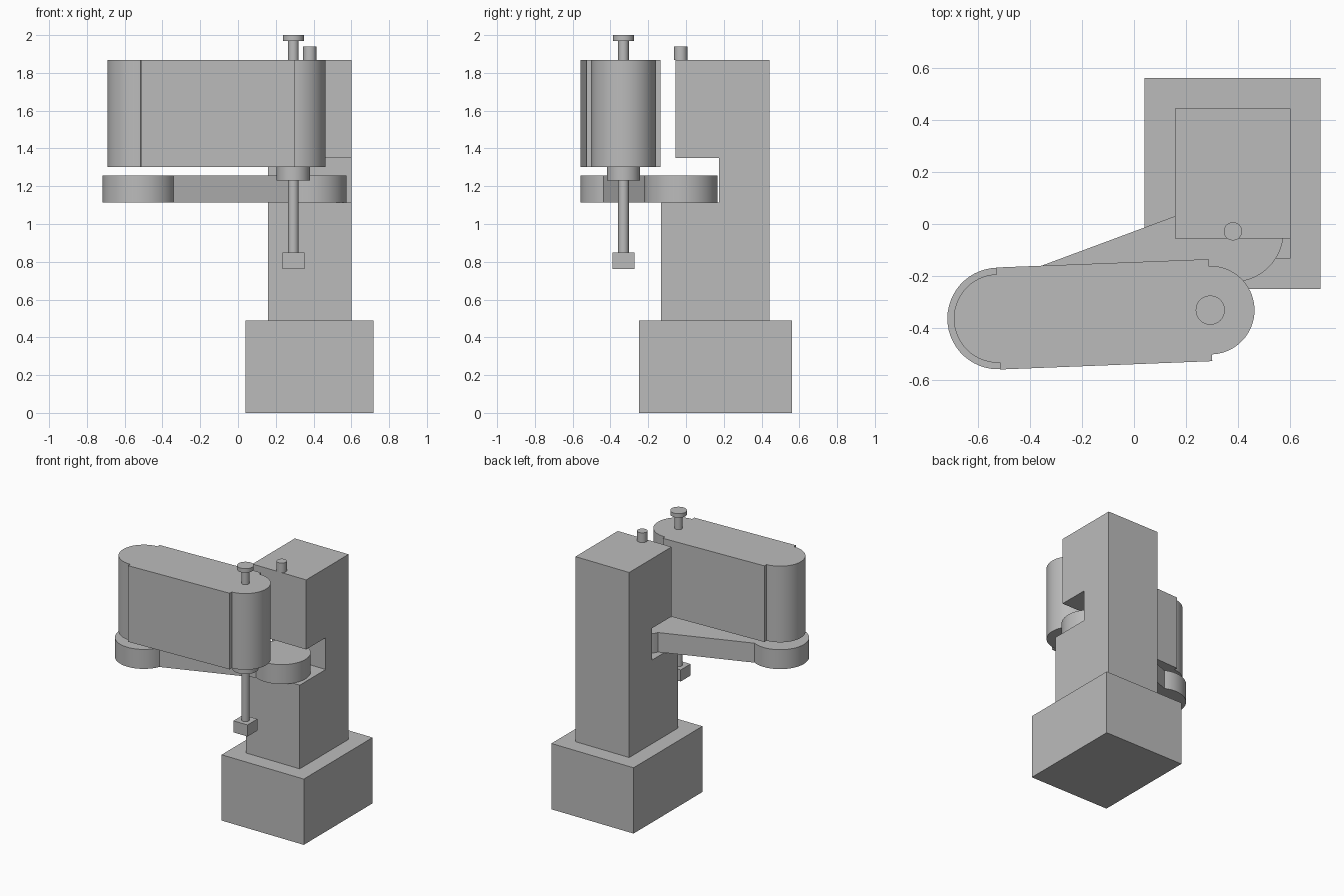
import bpy
import bmesh
from math import sin, cos, pi, asin, radians
from mathutils import Vector

cube = bpy.data.objects.get("Cube")
if cube:
    bpy.data.objects.remove(cube, do_unlink=True)

grey = bpy.data.materials.new("plain grey")
grey.use_nodes = True
COLOUR = (0.5, 0.5, 0.5, 1.0)
grey.diffuse_color = COLOUR
grey.node_tree.nodes["Principled BSDF"].inputs["Base Color"].default_value = COLOUR


def extrude(name, outline, direction):
    """Extrude a closed 3D outline along a direction into a solid."""
    bm = bmesh.new()
    face = bm.faces.new([bm.verts.new(p) for p in outline])
    top = bmesh.ops.extrude_face_region(bm, geom=[face], use_keep_orig=True)["geom"]
    bmesh.ops.translate(bm, vec=direction,
                        verts=[v for v in top if isinstance(v, bmesh.types.BMVert)])
    bmesh.ops.recalc_face_normals(bm, faces=bm.faces[:])
    mesh = bpy.data.meshes.new(name)
    bm.to_mesh(mesh)
    bm.free()
    mesh.materials.append(grey)
    obj = bpy.data.objects.new(name, mesh)
    bpy.context.collection.objects.link(obj)
    bpy.ops.object.select_all(action='DESELECT')
    obj.select_set(True)
    bpy.context.view_layer.objects.active = obj
    bpy.ops.object.shade_smooth_by_angle(angle=radians(30))
    return obj


def box(name, x0, x1, y0, y1, z0, z1):
    corners = [(x0, y0, z0), (x1, y0, z0), (x1, y1, z0), (x0, y1, z0)]
    return extrude(name, corners, (0, 0, z1 - z0))


def cylinder(name, centre, radius, z0, z1, sides=48):
    ring = [(centre.x + radius * cos(2 * pi * i / sides),
             centre.y + radius * sin(2 * pi * i / sides), z0) for i in range(sides)]
    return extrude(name, ring, (0, 0, z1 - z0))


def link(name, start, end, radius, half_width, z0, z1, steps=40):
    """Straight bar between two axes with a round end on each axis."""
    outline = []
    for centre, other in ((end, start), (start, end)):
        along = (centre - other).normalized()
        side = Vector((-along.y, along.x))
        wide = half_width > radius
        sweep = pi / 2 if wide else pi - asin(half_width / radius)
        pts = [(radius * cos(a), radius * sin(a))
               for a in (sweep * (2 * i / steps - 1) for i in range(steps + 1))]
        if wide:  # shoulder steps where the bar is wider than its round end
            pts = [(0, -half_width)] + pts + [(0, half_width)]
        outline += [centre + along * u + side * v for u, v in pts]
    return extrude(name, [(p.x, p.y, z0) for p in outline], (0, 0, z1 - z0))


# The three vertical axes
shoulder = Vector((0.38, -0.028))
elbow = Vector((-0.522, -0.363))
tool = Vector((0.293, -0.331))

# Pedestal and notched column
box("base", 0.04, 0.717, -0.25, 0.56, 0, 0.49)
profile = [(-0.132, 0.49), (0.443, 0.49), (0.443, 1.868), (-0.056, 1.868),
           (-0.056, 1.35), (0.174, 1.35), (0.174, 1.113), (-0.132, 1.113)]
extrude("column", [(0.158, y, z) for y, z in profile], (0.443, 0, 0))
cylinder("shoulder_pin", shoulder, 0.035, 1.868, 1.94)

# Lower arm and the housing above it
link("lower_arm", elbow, shoulder, 0.195, 0.132, 1.113, 1.258)
link("upper_arm_housing", elbow, tool, 0.17, 0.196, 1.301, 1.868)

# Vertical tool spindle
cylinder("spindle_collar", tool, 0.088, 1.23, 1.301)
cylinder("spindle_shaft", tool, 0.028, 0.848, 1.97)
cylinder("spindle_cap", tool, 0.056, 1.97, 2.0)
box("tool_block", tool.x - 0.058, tool.x + 0.058, tool.y - 0.058, tool.y + 0.058, 0.762, 0.848)
